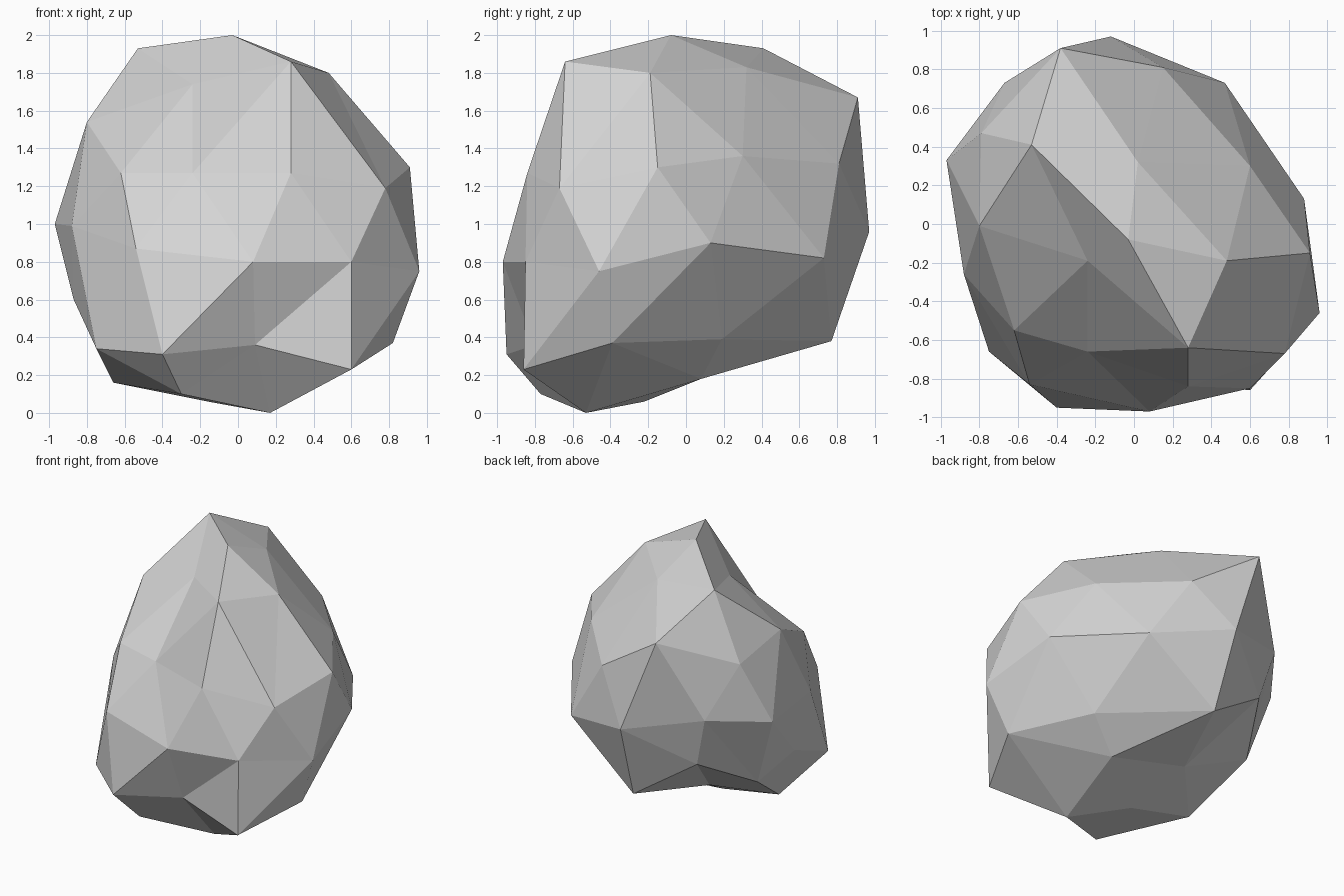
import bpy
import math

# Remove the default object
default_cube = bpy.data.objects.get("Cube")
if default_cube:
    bpy.data.objects.remove(default_cube, do_unlink=True)


def make_material(name, colour):
    material = bpy.data.materials.new(name)
    material.use_nodes = True
    material.diffuse_color = colour
    for node in material.node_tree.nodes:
        if node.type == 'BSDF_PRINCIPLED':
            node.inputs["Base Color"].default_value = colour
            node.inputs["Roughness"].default_value = 1
    return material


# Cross-sections of the rock, each running anticlockwise from its start angle
crown = [(-.03, -.08, 2)]
shoulder = [(.48, -.19, 1.8), (.02, .32, 1.83), (-.53, .41, 1.93),
            (-.24, -.19, 1.74), (.28, -.64, 1.86)]
chest = [(.91, -.15, 1.3), (.6, .3, 1.36), (.15, .81, 1.32), (-.38, .91, 1.67),
         (-.79, .47, 1.45), (-.8, -.01, 1.54), (-.62, -.55, 1.27),
         (-.24, -.66, 1.27), (.28, -.84, 1.27), (.78, -.67, 1.19)]
waist = [(.88, .13, .9), (.47, .73, .82), (-.12, .97, .96), (-.67, .73, 1.08),
         (-.97, .33, 1), (-.88, -.26, .99), (-.54, -.83, .87),
         (.08, -.97, .8), (.6, -.85, .8), (.96, -.46, .75)]
hip = [(.82, -.39, .37), (.52, .19, .39), (-.09, .77, .38), (-.57, .68, .7),
       (-.8, .27, .47), (-.87, -.08, .6), (-.75, -.66, .34),
       (-.4, -.95, .31), (.09, -.8, .36), (.6, -.86, .23)]
foot = [(.27, .08, .18), (-.32, .17, .28), (-.66, -.19, .16),
        (-.3, -.77, .1), (.17, -.53, 0)]
underside = [(-.16, -.22, .06)]

# Lowest height on the unit sphere, start angle and points of each ring
rings = [(.95, 0, crown), (.7, 0, shoulder), (.3, 0, chest), (-.3, 18, waist),
         (-.7, 0, hip), (-.95, 36, foot), (-2, 0, underside)]


def sculpted_position(point):
    """Move a sphere point to the matching point of its ring."""
    for lowest, start, ring in rings:
        if point.z > lowest:
            angle = math.degrees(math.atan2(point.y, point.x)) - start
            return ring[round(angle * len(ring) / 360) % len(ring)]


# Rock: a low-poly sphere chipped into shape
bpy.ops.mesh.primitive_ico_sphere_add(subdivisions=2, radius=1, location=(0, 0, 0))
rock = bpy.context.object
rock.name = "rock"
for vertex in rock.data.vertices:
    vertex.co = sculpted_position(vertex.co.copy())
rock.data.update()
bpy.ops.object.shade_flat()
rock.data.materials.append(make_material("stone grey", (.66, .66, .66, 1)))
